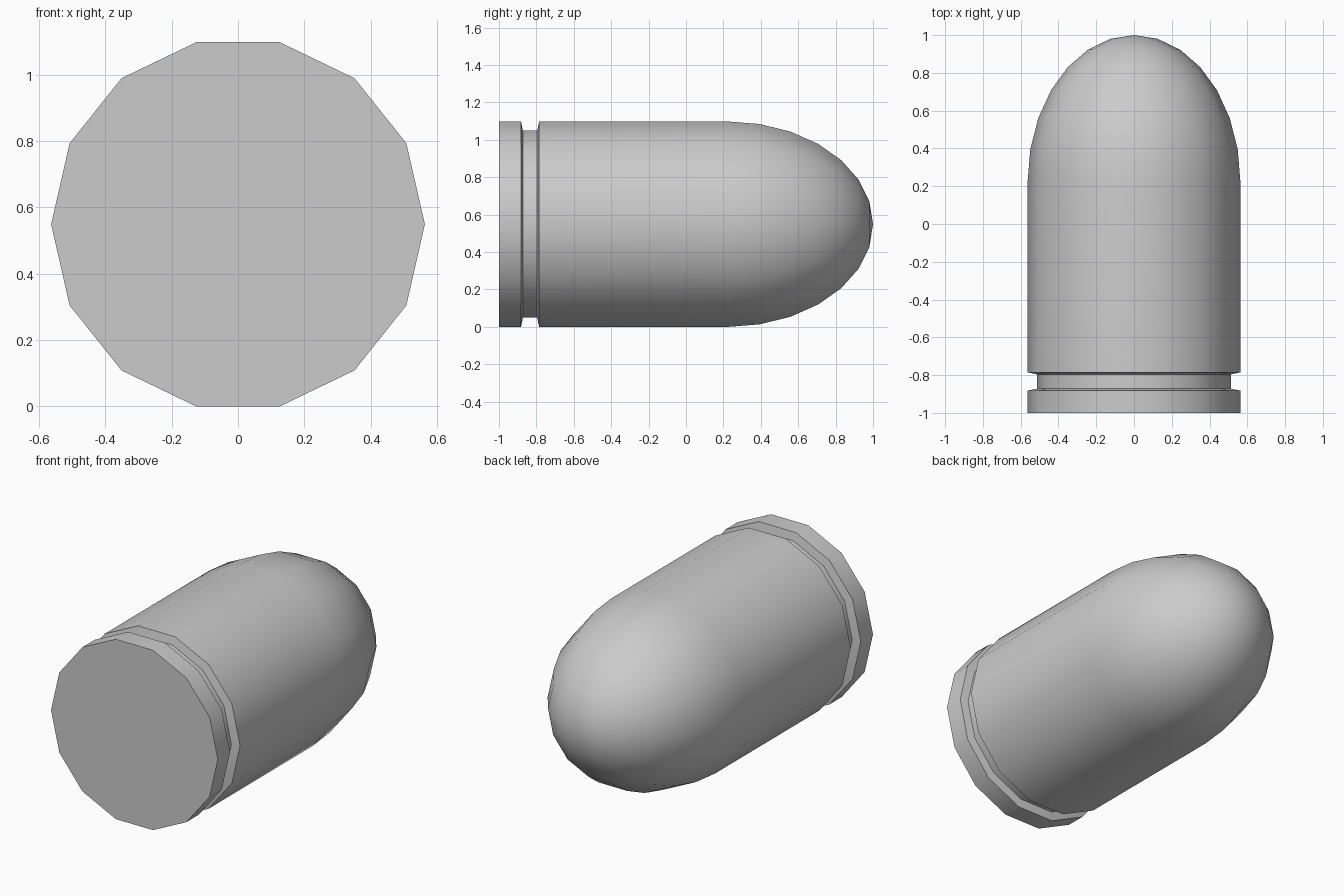
import bpy, bmesh, math

if "Cube" in bpy.data.objects:
    bpy.data.objects.remove(bpy.data.objects["Cube"])

SIDES, R, Z0 = 14, 0.5635, 0.549
GROOVE_R, DOME_Y, DOME_STEPS = 0.513, 0.22, 7

# Profile along y: rim, groove, straight wall, then elliptical nose
profile = [(-1.0, R), (-0.882, R), (-0.872, GROOVE_R), (-0.796, GROOVE_R), (-0.785, R)]
for k in range(DOME_STEPS):
    a = k * math.pi / 2 / DOME_STEPS
    profile.append((DOME_Y + (1 - DOME_Y) * math.sin(a), R * math.cos(a)))

bm = bmesh.new()
rings = []
for y, r in profile:
    rings.append([bm.verts.new((r * math.cos(i * math.tau / SIDES), y,
                                Z0 + r * math.sin(i * math.tau / SIDES)))
                  for i in range(SIDES)])

# Side walls
for a, b in zip(rings, rings[1:]):
    for i in range(SIDES):
        j = (i + 1) % SIDES
        bm.faces.new((a[i], a[j], b[j], b[i]))

# Flat base and nose tip
bm.faces.new(rings[0])
tip = bm.verts.new((0, 1, Z0))
for i in range(SIDES):
    bm.faces.new((rings[-1][i], rings[-1][(i + 1) % SIDES], tip))
bmesh.ops.recalc_face_normals(bm, faces=bm.faces)

mesh = bpy.data.meshes.new("round_nosed_body")
bm.to_mesh(mesh)
bm.free()
body = bpy.data.objects.new("round_nosed_body", mesh)
bpy.context.collection.objects.link(body)

# Smooth round surfaces, crisp groove and base edges
bpy.context.view_layer.objects.active = body
body.select_set(True)
bpy.ops.object.shade_smooth_by_angle(angle=math.radians(35))
